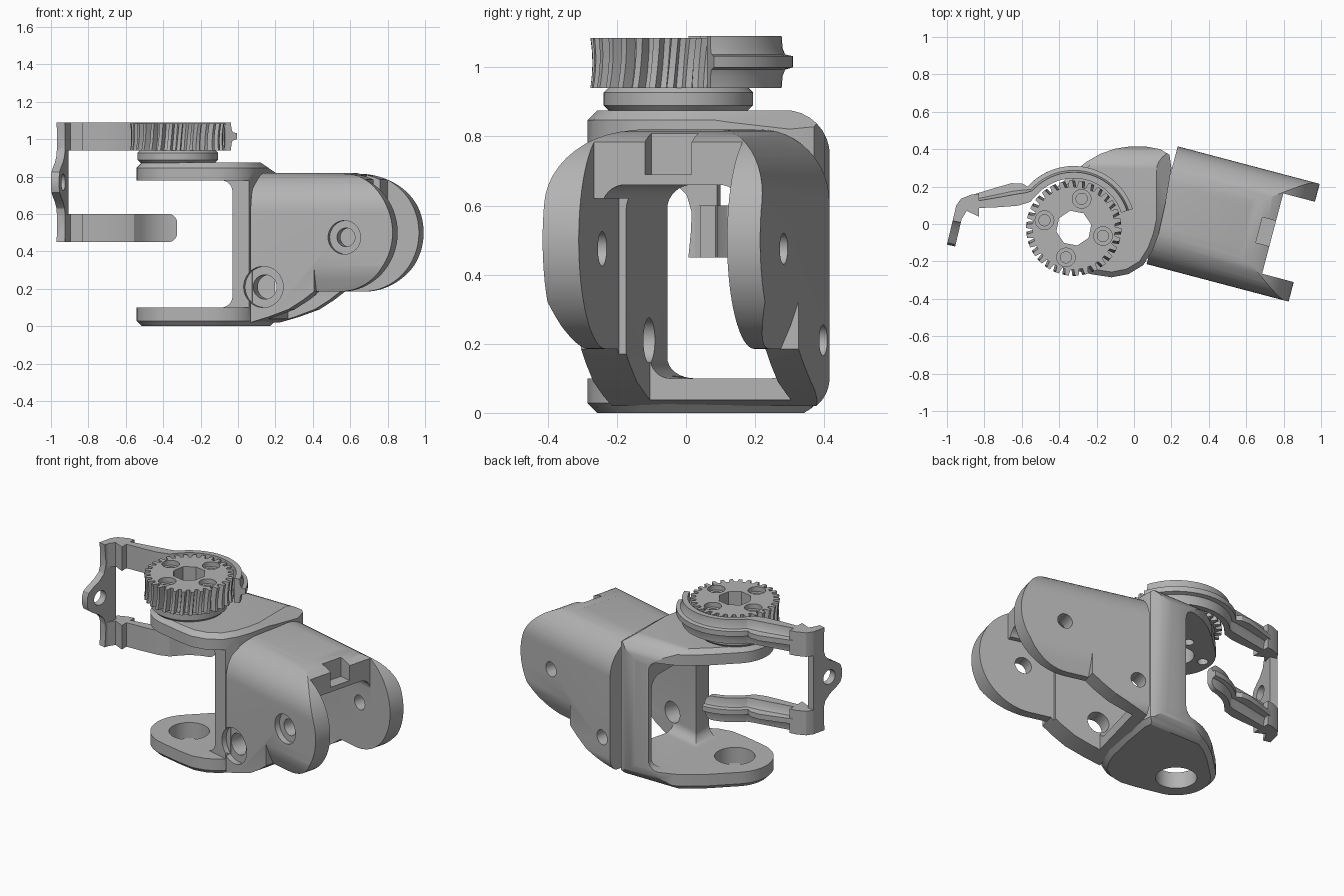
import bpy, bmesh, math
from mathutils import Vector, Matrix

if "Cube" in bpy.data.objects:
    bpy.data.objects.remove(bpy.data.objects["Cube"])

grey = bpy.data.materials.new("satin_grey")
grey.use_nodes = True
grey.diffuse_color = (0.45, 0.45, 0.45, 1)
for node in grey.node_tree.nodes:
    if node.type == 'BSDF_PRINCIPLED':
        node.inputs["Base Color"].default_value = (0.45, 0.45, 0.45, 1)

parts = []
Z = Vector((0, 0, 1))
TILT = math.radians(-14.8)
U = Vector((math.cos(TILT), math.sin(TILT), 0))     # along the housing
V = Vector((-U.y, U.x, 0))                          # across the housing
HUB = Vector((-0.322, -0.022, 0))


def frame(a, b, origin=(0, 0, 0)):
    c = a.cross(b)
    m = Matrix((a, b, c)).transposed().to_4x4()
    m.translation = Vector(origin)
    return m


FLAT = Matrix.Identity(4)
SECTION = frame(V, Z)        # (v, z) extruded along u
SIDE = frame(U, Z)           # (u, z) extruded along -v
ACROSS = frame(Vector((1, 0, 0)), Z)     # (x, z) extruded along -y
LENGTH = frame(Vector((0, 1, 0)), Z)     # (y, z) extruded along x
TOP = frame(U, V)            # (u, v) extruded along z


def make(name, rings):
    """Skin a stack of closed rings and cap both ends."""
    bm = bmesh.new()
    rows = [[bm.verts.new(p) for p in ring] for ring in rings]
    n = len(rows[0])
    for a, b in zip(rows, rows[1:]):
        for i in range(n):
            j = (i + 1) % n
            bm.faces.new((a[i], a[j], b[j], b[i]))
    bm.faces.new(rows[0][::-1])
    bm.faces.new(rows[-1])
    bmesh.ops.recalc_face_normals(bm, faces=bm.faces)
    mesh = bpy.data.meshes.new(name)
    bm.to_mesh(mesh)
    bm.free()
    mesh.materials.append(grey)
    ob = bpy.data.objects.new(name, mesh)
    bpy.context.collection.objects.link(ob)
    return ob


def prism(name, pts, lo, hi, m=FLAT):
    return make(name, [[m @ Vector((p[0], p[1], c)) for p in pts] for c in (lo, hi)])


def circle(x, y, r, n=32, start=0.0):
    return [(x + r * math.cos(start + i * math.tau / n),
             y + r * math.sin(start + i * math.tau / n)) for i in range(n)]


def rect(a, b, c, d):
    return [(a, c), (b, c), (b, d), (a, d)]


def rounded(corners, steps=8):
    """Round each (x, y, radius) corner with a circular arc."""
    out = []
    for i, (x, y, r) in enumerate(corners):
        p = Vector((x, y))
        if not r:
            out.append(p)
            continue
        q = Vector(corners[i - 1][:2])
        s = Vector(corners[(i + 1) % len(corners)][:2])
        a, b = p + (q - p).normalized() * r, p + (s - p).normalized() * r
        for k in range(steps + 1):
            t = k / steps
            wa, wp, wb = (1 - t) ** 2, 1.414 * t * (1 - t), t * t
            out.append((a * wa + p * wp + b * wb) / (wa + wp + wb))
    return out


def combine(ob, other, op='DIFFERENCE'):
    mod = ob.modifiers.new(op, 'BOOLEAN')
    mod.operation, mod.object, mod.solver = op, other, 'EXACT'
    bpy.context.view_layer.update()
    deps = bpy.context.evaluated_depsgraph_get()
    mesh = bpy.data.meshes.new_from_object(ob.evaluated_get(deps))
    ob.modifiers.clear()
    ob.data = mesh
    bpy.data.objects.remove(other)


def cut(ob, pts, lo, hi, m=FLAT):
    combine(ob, prism("cutter", pts, lo, hi, m))


def chamfer_rims(ob, size):
    bm = bmesh.new()
    bm.from_mesh(ob.data)
    rims = [e for e in bm.edges if abs(e.verts[0].co.z - e.verts[1].co.z) < 1e-5]
    bmesh.ops.bevel(bm, geom=rims, offset=size, segments=1, affect='EDGES')
    bm.to_mesh(ob.data)
    bm.free()


# Fork plates and rear post share one outline
outline = [HUB.to_2d() + Vector(p) for p in circle(0, 0, 0.22, 40)[15:30]]
outline += [(-0.22, -0.27), (-0.12, -0.285), (-0.03, -0.268), (0.05, -0.22), (0.1, -0.14),
            (0.13, -0.06), (0.17, 0.12), (0.2, 0.3), (0.19, 0.37), (0.14, 0.4), (0.06, 0.415),
            (-0.02, 0.415), (-0.1, 0.403), (-0.18, 0.375), (-0.25, 0.335), (-0.34, 0.265)]
fork = prism("fork_housing", outline, 0, 0.875)
chamfer_rims(fork, 0.028)
combine(fork, prism("round", rounded([(-0.5, -0.1, 0), (0.416, -0.001, 0.12),
                                      (0.416, 0.876, 0.13), (-0.5, 0.876, 0)]),
                    -1, 1, LENGTH), 'INTERSECT')
cut(fork, rounded([(-1, 0.1, 0), (-0.03, 0.1, 0.06), (-0.03, 0.78, 0.06), (-1, 0.78, 0)]),
    -1, 1, ACROSS)
cut(fork, rect(-1, 1, -0.6, -0.186), 0.1, 0.78, TOP)
cut(fork, [(0.12, 0.9), (0.12, 0.876), (0.2, 0.821), (0.4, 0.821), (0.4, 0.9)], -1, 1, ACROSS)

# Housing shell with rounded shoulders and round end lobes
shell = prism("shell", rounded([(-0.19, 0, 0), (0.461, 0, 0.1), (0.461, 0.82, 0.21),
                                (-0.19, 0.82, 0.21)], 12), 0.12, 0.95, SECTION)
lobe = [(0.595 + 0.31 * math.sin(a), 0.5 - 0.315 * math.cos(a))
        for a in [math.pi * i / 32 for i in range(33)]]
side = [(0, -0.01), (0.06, 0), (0.12, 0.02), (0.22, 0.05), (0.33, 0.09), (0.41, 0.14), (0.47, 0.185)]
side += lobe + [(0.55, 0.83), (0, 0.83)]
combine(shell, prism("side", side, -1, 1, SIDE), 'INTERSECT')
for edge, inward in ((-0.2, 1), (0.471, -1)):      # sloped lower lobe edges
    cut(shell, [(edge, 0.17), (edge + inward * 0.07, 0.17), (edge + inward * 0.035, 0.25),
                (edge, 0.35)], 0.47, 1, SECTION)
combine(fork, shell, 'UNION')

# Inner channel, thinner lobe wall, open underside, open end and notch
cut(fork, rounded([(-0.06, 0.1, 0.06), (0.362, 0.1, 0.06), (0.362, 0.66, 0.07),
                   (-0.06, 0.66, 0.07)]), -0.3, 1.1, SECTION)
cut(fork, rect(-0.082, 0.1, -0.1, 0.62), 0.45, 1.1, SECTION)
cut(fork, rect(-0.06, 0.362, -0.1, 0.3), 0.18, 1.1, SECTION)
cut(fork, rect(0.73, 1.1, -0.082, 0.362), 0.5, 1, TOP)
cut(fork, rect(0.655, 1.1, 0.07, 0.21), 0.69, 1, TOP)

# Cross holes through both walls, counterbored at the front
for u, z, front, back, bore in ((0.638, 0.475, 0.05, 0.045, 0.09), (0.19, 0.21, 0.065, 0.045, 0.11)):
    cut(fork, circle(u, z, front), 0, 0.6, SIDE)
    cut(fork, circle(u, z, back), -0.6, -0.2, SIDE)
    cut(fork, circle(u, z, bore), 0.155, 0.6, SIDE)

# Pivot holes in the plates
SCREWS = [HUB + 0.162 * Vector((math.cos(a), math.sin(a), 0))
          for a in [math.radians(75 + 90 * k) for k in range(4)]]
cut(fork, circle(HUB.x, HUB.y, 0.115, 40), -0.1, 0.3)
cut(fork, circle(HUB.x, HUB.y, 0.1, 40), 0.7, 1)
for s in SCREWS:
    cut(fork, circle(s.x, s.y, 0.03, 20), 0.7, 1)
parts.append(fork)

# Spacer hub under the gear
hub = prism("gear_hub", circle(HUB.x, HUB.y, 0.216, 64), 0.872, 0.945)
chamfer_rims(hub, 0.018)
cut(hub, circle(HUB.x, HUB.y, 0.1, 40), 0.5, 1.2)
parts.append(hub)

# Worm gear with throated, slightly twisted teeth
TEETH = 30
rings = []
for k in range(9):
    t = k / 4 - 1
    ring = []
    for i in range(TEETH):
        for off, depth in ((0, 0.034), (0.36, 0.034), (0.5, 0), (0.86, 0)):
            a = (i + off + 0.13 * t) * math.tau / TEETH
            r = 0.249 + 0.006 * t * t - depth
            ring.append(HUB + Vector((r * math.cos(a), r * math.sin(a), 1.0125 + 0.0725 * t)))
    rings.append(ring)
gear = make("worm_gear", rings)
cut(gear, circle(HUB.x, HUB.y, 0.095, 8, 0.2), 0.8, 1.2)
for s in SCREWS:
    cut(gear, circle(s.x, s.y, 0.03, 20), 0.8, 1.2)
    cut(gear, circle(s.x, s.y, 0.05, 24), 1.055, 1.2)
parts.append(gear)

# Guard arms: ribbed section swept round the gear and out to the bracket
RIB = [(0, 0), (0, 0.15), (0.5, 0.15), (0.54, 0.115), (0.65, 0.097), (1, 0.092),
       (1, 0.06), (0.65, 0.053), (0.54, 0.035), (0.5, 0)]


def guard_arm(name, start, base):
    path = []
    for k in range(25):
        a = math.radians(start + (138 - start) * k / 24)
        out = Vector((math.cos(a), math.sin(a), 0))
        path.append((HUB + 0.266 * out, out, 0.066))
    for x, y, nx, ny, w in ((-0.555, 0.118, -0.4, 0.9, 0.11), (-0.62, 0.098, -0.28, 0.96, 0.125),
                            (-0.72, 0.09, -0.25, 0.97, 0.105), (-0.84, 0.085, -0.25, 0.97, 0.075)):
        path.append((Vector((x, y, 0)), Vector((nx, ny, 0)), w))
    arm = make(name, [[p + out * (o * w) + Z * (base + h) for o, h in RIB] for p, out, w in path])
    parts.append(arm)
    return arm


guard_arm("upper_guard_arm", 18, 0.94)
lower_arm = guard_arm("lower_guard_arm", 91, 0.45)
combine(lower_arm, prism("round", rounded([(-1.1, 0.449, 0), (-0.325, 0.449, 0.05),
                                           (-0.325, 0.601, 0.05), (-1.1, 0.601, 0)]),
                         -1, 1, ACROSS), 'INTERSECT')

# Corner blocks joining the arms to the end plate
corner = [(-0.83, 0.085), (-0.83, 0.04), (-0.895, 0.07), (-0.925, 0.02), (-0.968, 0.02),
          (-0.95, 0.1), (-0.925, 0.135), (-0.87, 0.157), (-0.83, 0.162)]
for name, lo in (("upper_corner", 0.94), ("lower_corner", 0.45)):
    parts.append(prism(name, corner, lo, lo + 0.15))

# End plate: waisted outline with a drilled boss
half = [(0, 0.32), (0.085, 0.32), (0.078, 0.25), (0.075, 0.19), (0.09, 0.14), (0.125, 0.105),
        (0.17, 0.08), (0.205, 0.055), (0.216, 0.025)]
plate_pts = [(s, 0.77 + h) for s, h in half] + [(s, 0.77 - h) for s, h in reversed(half)]
down = Vector((-0.05, -0.21, 0)).normalized()
PLATE = frame(down, Z, (-0.95, 0.1, 0))
plate = prism("end_plate", plate_pts, -0.045, 0, PLATE)
cut(plate, circle(0.12, 0.77, 0.045, 24), -0.2, 0.2, PLATE)
parts.append(plate)

# Smooth the round surfaces, keep edges crisp
bpy.ops.object.select_all(action='DESELECT')
for ob in parts:
    ob.select_set(True)
bpy.context.view_layer.objects.active = fork
bpy.ops.object.shade_smooth_by_angle(angle=math.radians(28))
